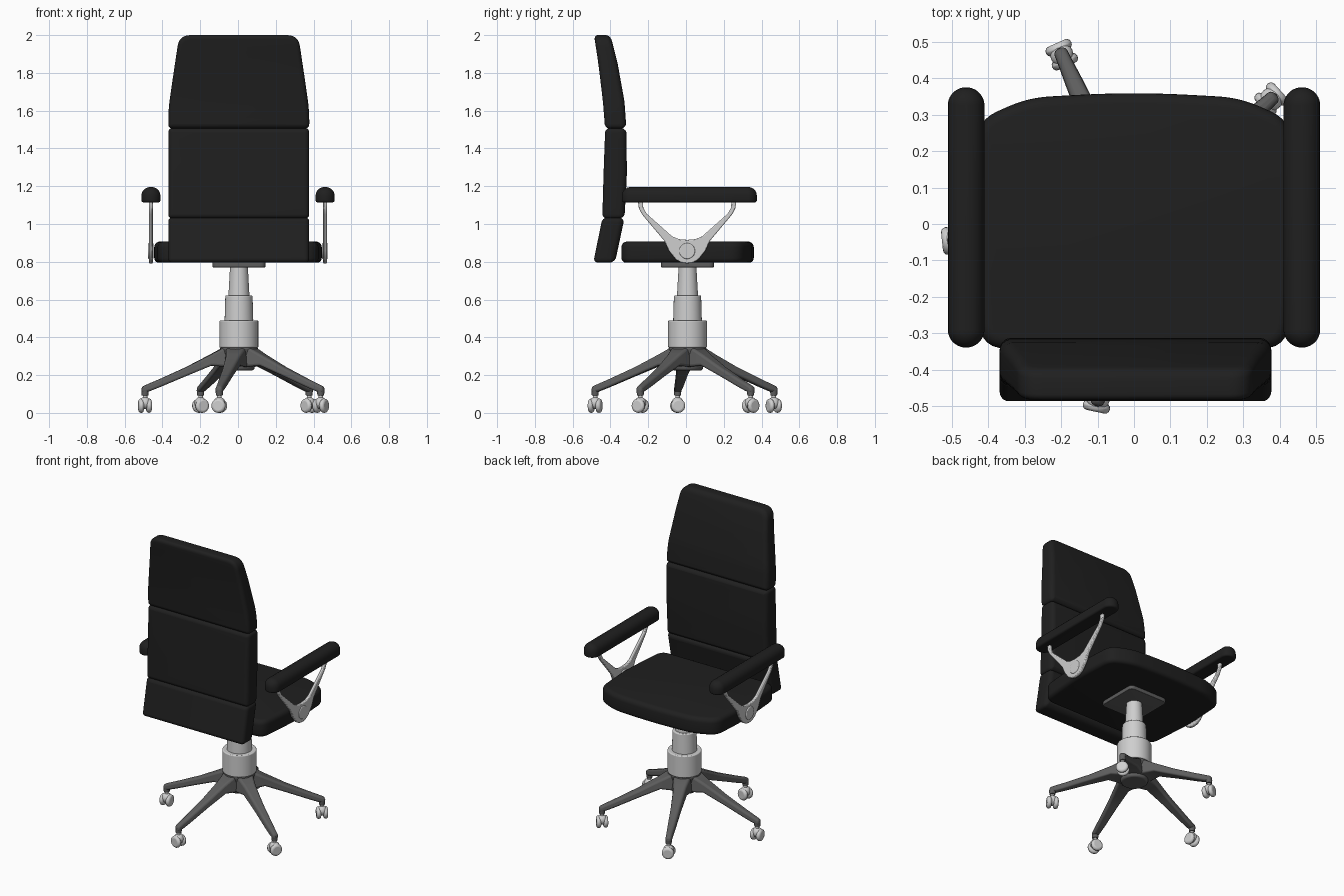
import bpy, bmesh
from math import sin, cos, pi, radians
from mathutils import Vector, Matrix

if "Cube" in bpy.data.objects:
    bpy.data.objects.remove(bpy.data.objects["Cube"])


def material(name, v):
    m = bpy.data.materials.new(name)
    m.diffuse_color = (v, v, v, 1)
    m.use_nodes = True
    m.node_tree.nodes["Principled BSDF"].inputs["Base Color"].default_value = m.diffuse_color
    return m


BLACK = material("black leather", 0.014)
GREY = material("dark grey metal", 0.11)
SILVER = material("light metal", 0.62)


def finish(name, bm, mat, bevel=0, segs=3):
    bmesh.ops.recalc_face_normals(bm, faces=bm.faces[:])
    me = bpy.data.meshes.new(name)
    bm.to_mesh(me)
    bm.free()
    ob = bpy.data.objects.new(name, me)
    bpy.context.collection.objects.link(ob)
    me.materials.append(mat)
    bpy.context.view_layer.objects.active = ob
    ob.select_set(True)
    bpy.ops.object.shade_smooth_by_angle(angle=radians(35))
    ob.select_set(False)
    if bevel:
        b = ob.modifiers.new("bevel", 'BEVEL')
        b.width, b.segments, b.limit_method = bevel, segs, 'ANGLE'
        b.angle_limit = radians(40)
    return ob


def rounded(corners, n=6):
    """Round each (x, y, d) corner, starting d before it and ending d after it."""
    out = []
    for i, (x, y, d) in enumerate(corners):
        c = Vector((x, y))
        a = Vector(corners[i - 1][:2]) - c
        b = Vector(corners[(i + 1) % len(corners)][:2]) - c
        a, b = c + a.normalized() * d, c + b.normalized() * d
        for k in range(n + 1):
            t = k / n
            out.append(a * (1 - t) ** 2 + c * 2 * t * (1 - t) + b * t * t)
    return out


def inset(pts, d):
    res = []
    for i, p in enumerate(pts):
        e1 = (p - pts[i - 1]).normalized()
        e2 = (pts[(i + 1) % len(pts)] - p).normalized()
        n = Vector((-e1.y - e2.y, e1.x + e2.x)).normalized()
        res.append(p + n * d / max(0.5, n.dot(Vector((-e1.y, e1.x)))))
    return res


def cushion(name, outline, lo, hi, r_lo, r_hi, cuts=(), warp=None):
    """Outline stacked from lo to hi with rounded rims, then optionally bent."""
    bm = bmesh.new()
    angs = [k * pi / 10 for k in range(6)]
    layers = [(lo + r_lo * (1 - sin(a)), r_lo * (1 - cos(a))) for a in reversed(angs)][::-1]
    layers = [(lo + r_lo * (1 - cos(a)), r_lo * (1 - sin(a))) for a in angs]
    layers += [(hi - r_hi * (1 - sin(a)), r_hi * (1 - cos(a))) for a in angs]
    rings = [[bm.verts.new((p.x, p.y, z)) for p in inset(outline, d)] for z, d in layers]
    n = len(outline)
    for a, b in zip(rings, rings[1:]):
        for i in range(n):
            j = (i + 1) % n
            bm.faces.new((a[i], a[j], b[j], b[i]))
    bm.faces.new(rings[0])
    bm.faces.new(rings[-1])
    for c in cuts:
        bmesh.ops.bisect_plane(bm, geom=bm.verts[:] + bm.edges[:] + bm.faces[:],
                               plane_co=(0, c, 0), plane_no=(0, 1, 0))
    if warp:
        for v in bm.verts:
            v.co = warp(v.co)
    return finish(name, bm, BLACK)


def cylinder(name, mat, r1, r2, a, b, bevel=0, segs=32):
    """Cone or cylinder from point a (radius r1) to point b (radius r2)."""
    a, b = Vector(a), Vector(b)
    m = Matrix.Translation((a + b) / 2) @ (b - a).to_track_quat('Z', 'Y').to_matrix().to_4x4()
    bm = bmesh.new()
    bmesh.ops.create_cone(bm, cap_ends=True, segments=segs, radius1=r1, radius2=r2,
                          depth=(b - a).length, matrix=m)
    return finish(name, bm, mat, bevel)


# Backrest: three panels bent along a side profile (z, back y, front y)
PROFILE = [(0.8, -.49, -.375), (1.03, -.443, -.326), (1.25, -.437, -.313), (1.5, -.428, -.315),
           (1.65, -.44, -.326), (1.85, -.464, -.362), (2.0, -.487, -.40)]


def bend(co):
    x, z, s = co
    for (z0, b0, f0), (z1, b1, f1) in zip(PROFILE, PROFILE[1:]):
        if z <= z1 or z1 == 2.0:
            t = (z - z0) / (z1 - z0)
            b, f = b0 + (b1 - b0) * t, f0 + (f1 - f0) * t
            return Vector((x + .004, b + (f - b) * s / 0.11, z))


def panel(name, z0, z1, top):
    pts = [(-.373, z0, .025), (.373, z0, .025)] + top + [(-x, z, d) for x, z, d in reversed(top)]
    cuts = [z0 + (z1 - z0) * k / 8 for k in range(1, 8)]
    cushion(name, rounded(pts), 0, 0.11, .025, .03, cuts, bend)


panel("backrest_lower_panel", 0.795, 1.035, [(.373, 1.035, .025)])
panel("backrest_middle_panel", 1.028, 1.508, [(.373, 1.508, .025)])
panel("backrest_headrest_panel", 1.505, 2.0,
      [(.374, 1.6, .07), (.345, 1.8, .08), (.315, 2.0, .06)])

# Seat cushion
half = [(.42, -.342, .07), (.447, 0, .1), (.43, .285, .06), (.29, .347, .06)]
seat = half + [(0, .363, .15)] + [(-x, y, d) for x, y, d in reversed(half)]
cushion("seat", rounded(seat), 0.795, 0.907, .025, .03)

# Armrests and their V-shaped brackets
V_SHAPE = [(-.26, 1.12), (-.256, 1.085), (-.238, 1.05), (-.12, .91), (-.098, .86), (-.06, .812),
           (-.03, .795), (0, .791)]
V_INNER = [(0, .916), (-.045, .92), (-.08, .935), (-.215, 1.055), (-.232, 1.085), (-.235, 1.12)]
v_outline = V_SHAPE + [(-y, z) for y, z in reversed(V_SHAPE[:-1])]
v_outline += [(-y, z) for y, z in reversed(V_INNER)] + V_INNER[1:]
for side, sx in (("left", -1), ("right", 1)):
    cx = sx * .461
    pad = [Vector((cx + .0505 * cos(a), .018 + (.307 if sin(a) > 0 else -.307) + .0505 * sin(a)))
           for a in [(k + .5) * pi / 16 for k in range(32)]]
    cushion(side + "_armrest", pad, 1.114, 1.196, .012, .046)
    bm = bmesh.new()
    f = bm.faces.new([bm.verts.new((cx - .01, y + .006, z)) for y, z in v_outline])
    ext = bmesh.ops.extrude_face_region(bm, geom=[f])
    bmesh.ops.translate(bm, vec=(.02, 0, 0),
                        verts=[v for v in ext["geom"] if isinstance(v, bmesh.types.BMVert)])
    finish(side + "_arm_bracket", bm, SILVER, .005, 2)
    cylinder(side + "_bracket_hub", SILVER, .042, .042, (cx - .016, .006, .857),
             (cx + .014, .006, .857), .005)

# Mounting plate and gas column
CX, CY = .005, .008
plate = cushion("mounting_plate", rounded([(CX + x, CY + y, .03) for x, y in
                ((-.14, -.14), (.14, -.14), (.14, .14), (-.14, .14))]), .77, .797, .004, .004)
plate.data.materials[0] = GREY
for name, r1, r2, z0, z1 in (("column_sleeve", .103, .103, .345, .49),
                             ("column_middle", .076, .072, .485, .622),
                             ("column_piston", .056, .047, .615, .775)):
    cylinder(name, SILVER, r1, r2, (CX, CY, z0), (CX, CY, z1), .006)

# Five-star base with twin-wheel casters
cylinder("base_hub", GREY, .08, .102, (CX, CY, .225), (CX, CY, .347), .01)
LEG = [(0, .345, .24, .07), (.085, .345, .245, .062), (.15, .31, .25, .046), (.28, .243, .196, .034),
       (.42, .18, .137, .026), (.475, .157, .115, .022), (.518, .138, .105, .02)]
for k in range(5):
    ang = radians(42 + 72 * k)
    place = Matrix.Translation((CX, CY, 0)) @ Matrix.Rotation(ang, 4, 'Z')
    tag = "_%d" % (k + 1)
    bm = bmesh.new()
    rings = [[bm.verts.new(place @ Vector(p)) for p in
              ((r, -w, zb), (r, w, zb), (r, w * .8, zt), (r, -w * .8, zt))] for r, zt, zb, w in LEG]
    for a, b in zip(rings, rings[1:]):
        for i in range(4):
            j = (i + 1) % 4
            bm.faces.new((a[i], a[j], b[j], b[i]))
    bm.faces.new(rings[0])
    bm.faces.new(rings[-1])
    finish("base_leg" + tag, bm, GREY, .012)
    cylinder("leg_foot" + tag, GREY, .018, .02, place @ Vector((.5, 0, .092)),
             place @ Vector((.5, 0, .125)), .003, 20)
    cylinder("caster_stem" + tag, SILVER, .012, .012, place @ Vector((.5, 0, .06)),
             place @ Vector((.5, 0, .1)), 0, 16)
    bm = bmesh.new()
    bmesh.ops.create_uvsphere(bm, u_segments=20, v_segments=12, radius=.032,
                              matrix=place @ Matrix.Translation((.5, 0, .052)))
    finish("caster_hood" + tag, bm, SILVER)
    for s, side in ((-1, "inner"), (1, "outer")):
        cylinder("caster_" + side + "_wheel" + tag, SILVER, .038, .038,
                 place @ Vector((.5 + s * .007, 0, .038)),
                 place @ Vector((.5 + s * .035, 0, .038)), .013, 24)
